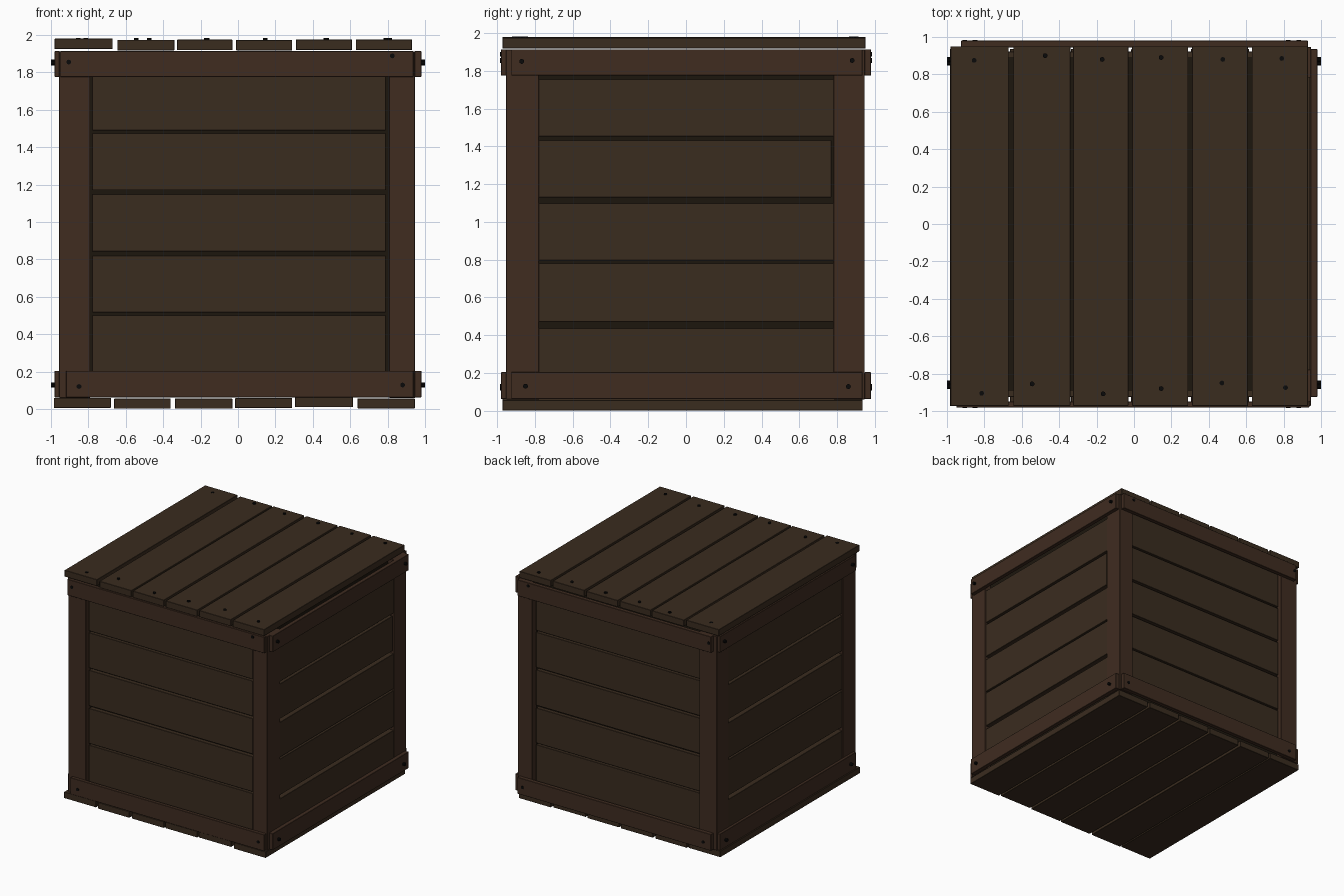
import bpy, bmesh, math, random
from mathutils import Matrix, Vector

if "Cube" in bpy.data.objects:
    bpy.data.objects.remove(bpy.data.objects["Cube"])

random.seed(4)


def material(name, color):
    m = bpy.data.materials.new(name)
    m.diffuse_color = (*color, 1)
    m.use_nodes = True
    m.node_tree.nodes["Principled BSDF"].inputs["Base Color"].default_value = m.diffuse_color
    return m


BOARD = material("board_wood", (0.042, 0.025, 0.0135))
FRAME = material("frame_wood", (0.050, 0.025, 0.0145))
DARK = material("dark_inside", (0.012, 0.008, 0.004))
IRON = material("nail_iron", (0.003, 0.003, 0.003))


def finish(bm, name, mat):
    me = bpy.data.meshes.new(name)
    bm.to_mesh(me)
    bm.free()
    me.materials.append(mat)
    ob = bpy.data.objects.new(name, me)
    bpy.context.collection.objects.link(ob)
    return ob


def box(name, xr, yr, zr, mat, bevel=0.002):
    bm = bmesh.new()
    bmesh.ops.create_cube(bm, size=1)
    for v in bm.verts:
        for i, (a, b) in enumerate((xr, yr, zr)):
            v.co[i] = a if v.co[i] < 0 else b
    if bevel:
        bmesh.ops.bevel(bm, geom=bm.edges[:], offset=bevel, segments=1, affect='EDGES')
    return finish(bm, name, mat)


def nail(name, pos, axis, depth=0.03):
    bm = bmesh.new()
    rot = Vector((0, 0, 1)).rotation_difference(Vector(axis)).to_matrix().to_4x4()
    bmesh.ops.create_cone(bm, cap_ends=True, segments=10, radius1=0.013, radius2=0.013,
                          depth=depth, matrix=Matrix.Translation(pos) @ rot)
    finish(bm, name, IRON)


# dark inner box seen through the gaps
box("inner_box", (-0.89, 0.89), (-0.89, 0.89), (0.065, 1.905), DARK, 0)

# top and bottom planks
tops = [(-0.98, -0.67), (-0.645, -0.34), (-0.325, -0.03), (-0.01, 0.29), (0.31, 0.61), (0.63, 0.93)]
bots = [(-0.985, -0.68), (-0.663, -0.36), (-0.337, -0.03), (-0.015, 0.29), (0.305, 0.615), (0.64, 0.945)]
for i, (t, b) in enumerate(zip(tops, bots)):
    lift = 0.006 if i == 0 else random.uniform(-0.001, 0.002)
    box(f"top_plank_{i+1}", t, (-0.972, 0.95), (1.918 + lift, 1.974 + lift), BOARD)
    low = random.uniform(0.0, 0.012) if i else 0.006
    box(f"bottom_plank_{i+1}", b, (-0.972, 0.936), (low, low + 0.054), BOARD)

# corner posts
for side, xr in (("left", (-0.957, -0.79)), ("right", (0.808, 0.947))):
    for end, yr in (("front", (-0.952, -0.778)), ("back", (0.782, 0.946))):
        box(f"{end}_{side}_post", xr, yr, (0.06, 1.912), FRAME)

# front and back boards, set back between the posts
rows = [(0.18, 0.502), (0.516, 0.82), (0.842, 1.15), (1.17, 1.475), (1.49, 1.80)]
for i, zr in enumerate(rows):
    box(f"front_board_{i+1}", (-0.78, 0.79), (-0.925, -0.88), zr, BOARD)
    box(f"back_board_{i+1}", (-0.78, 0.79), (0.88, 0.922), zr, BOARD)

# side boards, almost flush with the posts
rows = [(0.13, 0.438), (0.47, 0.782), (0.797, 1.1), (1.13, 1.432), (1.452, 1.755)]
for i, zr in enumerate(rows):
    end = 0.77 if i == 3 else 0.79
    box(f"right_board_{i+1}", (0.88, 0.942), (-0.785, end), zr, BOARD)
    box(f"left_board_{i+1}", (-0.951, -0.88), (-0.785, 0.79), zr, BOARD)

# rails around the top and bottom of each side
for level, zr in (("top", (1.775, 1.914)), ("bottom", (0.062, 0.204))):
    left = -0.95 if level == "top" else -0.92
    box(f"front_{level}_rail", (left, 0.937), (-0.98, -0.95), zr, FRAME)
    box(f"back_{level}_rail", (-0.925, 0.93), (0.945, 0.98), zr, FRAME)
    box(f"right_{level}_rail", (0.945, 0.98), (-0.925, 0.935), zr, FRAME)
    box(f"left_{level}_rail", (-0.98, -0.955), (-0.925, 0.935), zr, FRAME)

# nails in the rails
for i, (u, z) in enumerate([(-0.905, 1.855), (0.825, 1.888), (-0.85, 0.12), (0.88, 0.128)]):
    nail(f"front_nail_{i+1}", (u, -0.97, z), (0, -1, 0))
    nail(f"back_nail_{i+1}", (u, 0.97, z), (0, 1, 0))
for i, (u, z) in enumerate([(-0.87, 1.85), (0.88, 1.855), (-0.85, 0.13), (0.86, 0.128)]):
    nail(f"right_nail_{i+1}", (0.98, u, z), (1, 0, 0), 0.04)
    nail(f"left_nail_{i+1}", (-0.98, u, z), (-1, 0, 0), 0.04)

# nails in the top planks
far = [(-0.855, 0.875), (-0.475, 0.90), (-0.17, 0.88), (0.145, 0.89), (0.475, 0.88), (0.79, 0.885)]
near = [(-0.815, -0.905), (-0.545, -0.855), (-0.165, -0.908), (0.145, -0.88), (0.47, -0.85), (0.81, -0.875)]
for i, (x, y) in enumerate(far + near):
    nail(f"top_nail_{i+1}", (x, y, 1.968), (0, 0, 1))
